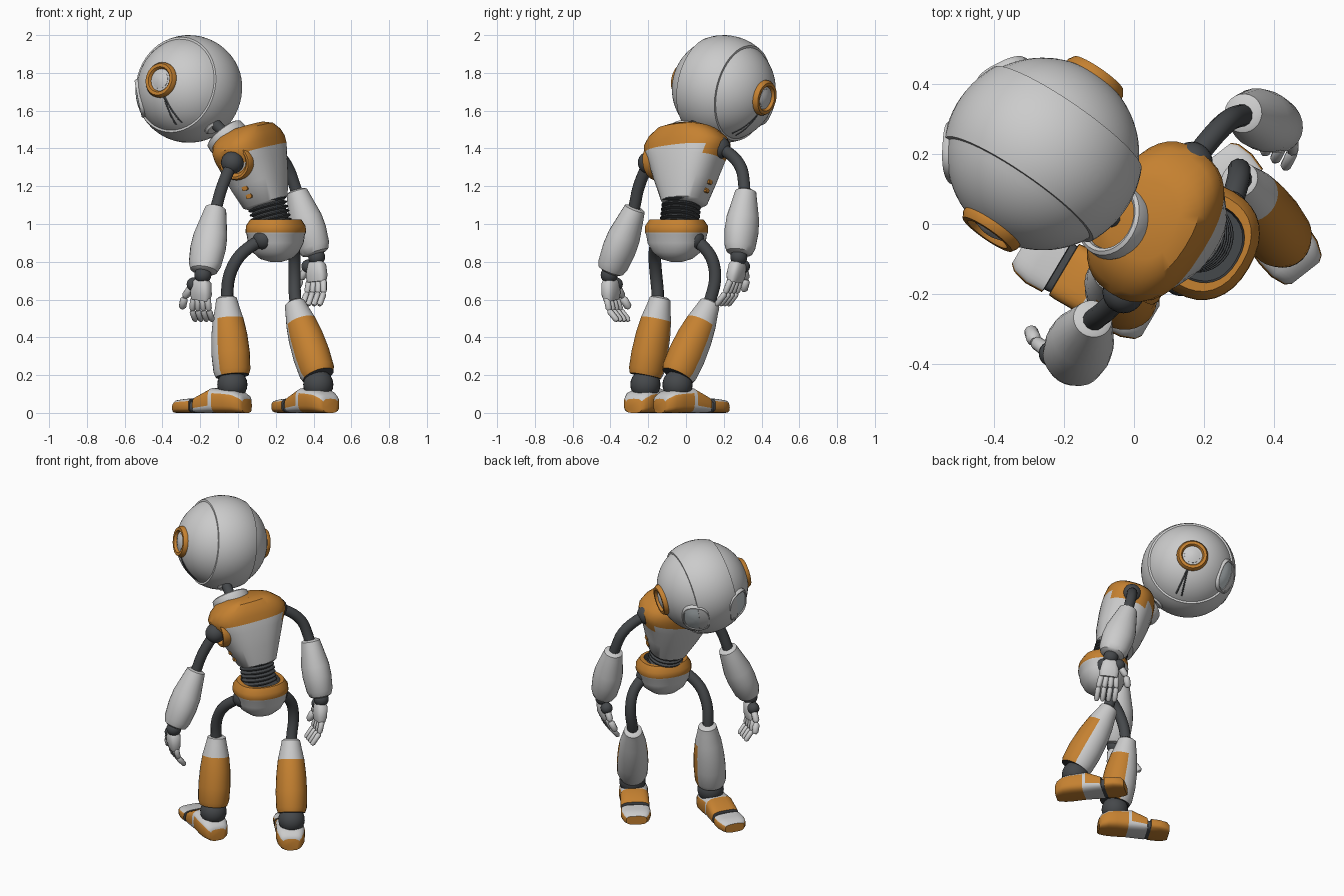
import bpy
from math import sin, cos, pi, radians, copysign
from mathutils import Vector as V

if "Cube" in bpy.data.objects:
    bpy.data.objects.remove(bpy.data.objects["Cube"])


def mat(name, c):
    m = bpy.data.materials.new(name)
    m.diffuse_color = (*c, 1)
    m.use_nodes = True
    m.node_tree.nodes["Principled BSDF"].inputs["Base Color"].default_value = m.diffuse_color
    return m


ORANGE, DARK = mat("orange", (.56, .22, .03)), mat("dark", (.06, .065, .07))
GLASS = mat("lens", (.55, .60, .62))
SLOTS = [None, ORANGE, DARK, GLASS]


def axes(z, x):
    z = V(z).normalized()
    x = V(x)
    x = (x - z * x.dot(z)).normalized()
    return x, z.cross(x), z


def loft(name, origin, z, x, rings, n=28, power=2, paint=0):
    """Stack superellipse rings (height, half x, half y, x offset) along axis z."""
    X, Y, Z = axes(z, x)
    verts, faces, mats = [], [], []
    pick = paint if callable(paint) else lambda i, a: paint
    for ring in rings:
        h, rx, ry = ring[:3]
        off = ring[3] if len(ring) > 3 else 0
        for j in range(n):
            c, s = cos(2 * pi * j / n), sin(2 * pi * j / n)
            px = copysign(abs(c) ** (2 / power), c) * rx + off
            py = copysign(abs(s) ** (2 / power), s) * ry
            verts.append(V(origin) + X * px + Y * py + Z * h)
    for i in range(len(rings) - 1):
        for j in range(n):
            k = (j + 1) % n
            faces.append((i * n + j, i * n + k, (i + 1) * n + k, (i + 1) * n + j))
            mats.append(pick(i, 2 * pi * (j + .5) / n))
    top = (len(rings) - 1) * n
    faces += [tuple(range(n - 1, -1, -1)), tuple(range(top, top + n))]
    mats += [pick(0, pi / 2), pick(len(rings) - 2, pi / 2)]
    me = bpy.data.meshes.new(name)
    me.from_pydata(verts, [], faces)
    for m in SLOTS:
        me.materials.append(m)
    me.polygons.foreach_set("material_index", mats)
    ob = bpy.data.objects.new(name, me)
    bpy.context.collection.objects.link(ob)
    return ob


def lathe(name, origin, axis, profile, paint=0, n=32, x=(.31, .2, .93), squash=1, power=2):
    rings = [(h, max(r, .0005), max(r, .0005) * squash) for r, h in profile]
    return loft(name, origin, axis, x, rings, n, power, paint)


def ball(name, p, r, paint=2):
    return lathe(name, p, (0, 0, 1), [(r * sin(pi * i / 12), -r * cos(pi * i / 12)) for i in range(13)], paint, 24, (1, 0, 0))


def tube(name, pts, r, m=DARK):
    cu = bpy.data.curves.new(name, 'CURVE')
    cu.dimensions, cu.bevel_depth, cu.bevel_resolution, cu.use_fill_caps = '3D', r, 4, True
    sp = cu.splines.new('NURBS')
    sp.points.add(len(pts) - 1)
    for q, p in zip(sp.points, pts):
        q.co = (*p, 1)
    sp.use_endpoint_u, sp.order_u, sp.resolution_u = True, min(3, len(pts)), 8
    cu.materials.append(m)
    ob = bpy.data.objects.new(name, cu)
    bpy.context.collection.objects.link(ob)


# head: sphere turned about the ear axis, with a raised centre band
HC, R = V((-.26, .20, 1.715)), .275
hr, hb, hf = axes((-.82, .50, -.30), (.56, .81, -.18))
prof = []
for i in range(41):
    t = pi * i / 40
    prof.append((R * sin(t), -R * cos(t)))
    if i in (14, 26):
        a = t + (.02 if i == 14 else -.02)
        extra = ((R + .01) * sin(a), -(R + .01) * cos(a))
        prof.insert(len(prof) if i == 14 else len(prof) - 1, extra)
    elif 14 < i < 26:
        prof[-1] = ((R + .01) * sin(t), -(R + .01) * cos(t))
lathe("head", HC, hr, prof, 0, 48, hb)
head_up = hb if hb.z > 0 else -hb
for side, word in ((1, "right"), (-1, "left")):
    # ear: orange ring, dark recess, grey dome
    lathe(word + "_ear", HC, hr * side, [(.088, .225), (.095, .255), (.095, .268), (.085, .284),
          (.068, .284), (.062, .276), (.058, .262), (.05, .262), (.048, .272), (.025, .280), (0, .282)],
          lambda i, a: 1 if i < 6 else 2 if i == 6 else 0)
    # eye: thin rim around a domed, rounded-square lens
    d = (hf * .85 + hr * side * .50 - head_up * .03).normalized()
    lathe(word + "_eye", HC, d, [(.104, .24), (.104, .262), (.096, .274), (.088, .274), (.086, .268),
          (.055, .277), (.028, .282), (0, .283)], lambda i, a: 3 if i > 3 else 0, 32, head_up, .84, 2.6)
    # cheek seams fanning out below the ear
    for k, w in enumerate((-.10, .10)):
        pts = [HC + (hr * side * cos(t) - head_up * sin(t) + hf * w * (t - .3)).normalized() * (R - .002)
               for t in [.33 + .08 * j for j in range(9)]]
        tube(f"{word}_cheek_seam_{k}", pts, .005)

# neck and collar
tube("neck", [(-.02, 0, 1.43), (-.08, .02, 1.49), (-.17, .08, 1.58)], .03)
lathe("collar", (-.055, .01, 1.455), (-.60, .25, .76),
      [(.105, -.04), (.115, 0), (.11, .03), (.10, .037), (.09, .03), (.085, 0)], lambda i, a: 2 if i > 4 else 0)
lathe("neck_clip", (-.13, .05, 1.50), (-.5, .5, .7), [(.035, 0), (.045, .01), (.045, .04), (.03, .055)])

# chest
CW, CU, CR = V((.15, -.01, 1.10)), V((-.28, .05, .95)), V((.5, .85, .20))
cr, cb, cu_ = axes(CU, CR)
loft("chest", CW, CU, CR, [(0, .095, .09), (.015, .115, .115), (.13, .162, .142), (.24, .208, .155),
     (.29, .235, .158), (.33, .24, .158), (.37, .215, .155), (.41, .165, .14), (.43, .11, .10)], 36, 2.5,
     lambda i, a: 1 if i > 3 or (i == 3 and abs(cos(a)) > .75) else 0)
for side, word in ((1, "right"), (-1, "left")):
    for h in (.065, .11):
        p = CW + cu_ * h + cr * side * (.116 + .38 * (h - .015))
        loft(word + "_chest_light", p, cr * side, CU, [(-.01, .012, .018), (.008, .012, .018)], 8, 5, 1)

# bellows waist
bell = []
for k in range(6):
    bell += [(.085, k * .024), (.105, k * .024 + .008), (.105, k * .024 + .014)]
lathe("waist", (.185, -.035, .99), (-.25, .08, .95), bell, 2)

# pelvis
loft("pelvis", (.2, -.05, 0), (0, 0, 1), (.5, .85, 0), [(.80, .03, .03), (.815, .08, .08), (.85, .125, .115),
     (.90, .152, .138), (.945, .160, .144), (.955, .166, .149), (.99, .165, .147), (1.025, .142, .125),
     (1.025, .115, .11), (.99, .11, .105)], 32, 2.3, lambda i, a: 1 if 4 < i < 8 else 2 if i == 8 else 0)


def hand(word, wrist, d, curl):
    wrist, d, curl, s = V(wrist), V(d).normalized(), V(curl).normalized(), V((-.82, .57, 0))
    ball(word + "_wrist", wrist, .045)
    loft(word + "_palm", wrist, d, s, [(.02, .03, .025), (.04, .05, .036), (.10, .06, .036), (.135, .054, .026)], 16, 3)
    for k in range(4):
        p = wrist + d * .125 + s * (.046 - .030 * k)
        q = p + d * .068 + curl * .014 + s * (.008 - .006 * k)
        e = q + d * .06 + curl * .045
        for part, a, b, r in (("knuckle", p, q, .0175), ("fingertip", q, e, .0165)):
            L = (b - a).length
            lathe(f"{word}_{part}_{k}", a, b - a, [(r * .6, -.004), (r, .008), (r * .95, L - .012), (r * .5, L)], 0, 10, s)
    p = wrist + d * .05 + s * .055
    ball(word + "_thumb_joint", p, .036)
    q = p + d * .07 + s * .05
    for part, a, b in (("thumb", p, q), ("thumb_tip", q, q + d * .062 + s * .02 + curl * .02)):
        L = (b - a).length
        lathe(f"{word}_{part}", a, b - a, [(.012, 0), (.021, .012), (.02, L - .012), (.01, L)], 0, 10, curl)


def arm(word, side, shoulder, bend, elbow, wrist, d):
    S, E, W = V(shoulder), V(elbow), V(wrist)
    out = cr * side
    ball(word + "_shoulder_ball", S, .06)
    lathe(word + "_shoulder_ring", S - out * .03, out, [(.095, -.05), (.098, 0), (.09, .015), (.078, .015), (.062, -.005)], 1)
    tube(word + "_upper_arm", [S, bend, E, E + (W - E) * .2], .032)
    L = (W - E).length
    loft(word + "_forearm", E, W - E, (-.82, .57, 0), [(-.02, .04, .04), (-.012, .056, .056), (.02, .064, .062),
         (L * .4, .093, .084), (L * .6, .098, .086), (L * .85, .09, .078), (L - .02, .074, .066), (L - .01, .05, .05)], 24)
    hand(word, W + (W - E).normalized() * .005, d, -out)


arm("left", -1, (-.03, -.195, 1.325), (-.08, -.25, 1.22), (-.12, -.275, 1.07), (-.185, -.405, .735), (-.10, .10, -1))
arm("right", 1, (.165, .175, 1.405), (.25, .29, 1.35), (.315, .315, 1.16), (.415, .28, .83), (.0, -.16, -1))


def leg(word, path, knee, ankle, heel, d):
    K, A, H = V(knee), V(ankle), V(heel)
    ball(word + "_hip_ball", path[0], .056)
    tube(word + "_thigh", path + [K + (A - K) * .2], .033)
    # shin with an orange panel on the back
    L = (A - K).length
    loft(word + "_shin", K, A - K, (-d[0], -d[1], 0), [(-.025, .04, .04), (-.015, .055, .055), (.02, .062, .062),
         (L * .24, .082, .08), (L * .45, .097, .09), (L * .7, .104, .095), (L * .93, .10, .092), (L, .09, .082),
         (L, .07, .065)], 28, 2, lambda i, a: 2 if i == 7 else 1 if 2 < i < 7 and cos(a) > -.15 else 0)
    ball(word + "_ankle", A + V((0, 0, -.045)), .08)
    # foot: orange heel and instep, dark flex gap, capped toe
    prof = [(-.032, .075, .05), (-.02, .095, .068), (.02, .118, .084), (.07, .125, .088), (.14, .13, .084), (.16, .132, .086),
            (.235, .095, .087), (.255, .085, .085), (.257, .07, .076), (.275, .066, .078), (.277, .078, .088),
            (.33, .074, .09), (.375, .068, .078), (.392, .055, .062)]

    def paint(i, a):
        up = cos(a)
        if 7 <= i <= 9:
            return 2
        if i > 9:
            return 1 if up < .5 else 0
        if i < 4:
            return 1 if up < .35 else 0
        return 1 if i in (5, 6) and up > -.3 else 0
    loft(word + "_foot", (H.x, H.y, 0), (*d, 0), (0, 0, 1), [(h, t / 2, w, t / 2) for h, t, w in prof], 28, 3.4, paint)


leg("left", [(.135, -.15, .92), (.03, -.17, .87), (-.05, -.16, .74), (-.06, -.145, .60)],
    (-.06, -.14, .59), (-.03, -.215, .195), (.02, -.26, 0), (-.86, .51))
leg("right", [(.27, .04, .92), (.30, .12, .87), (.30, .165, .73), (.30, .125, .58)],
    (.305, .12, .565), (.425, -.045, .195), (.47, -.115, 0), (-.62, .79))

# curves to meshes, then smooth shading with crisp edges
bpy.ops.object.select_all(action='SELECT')
bpy.context.view_layer.objects.active = bpy.data.objects["head"]
bpy.ops.object.convert(target='MESH')
bpy.ops.object.shade_smooth_by_angle(angle=radians(38))
